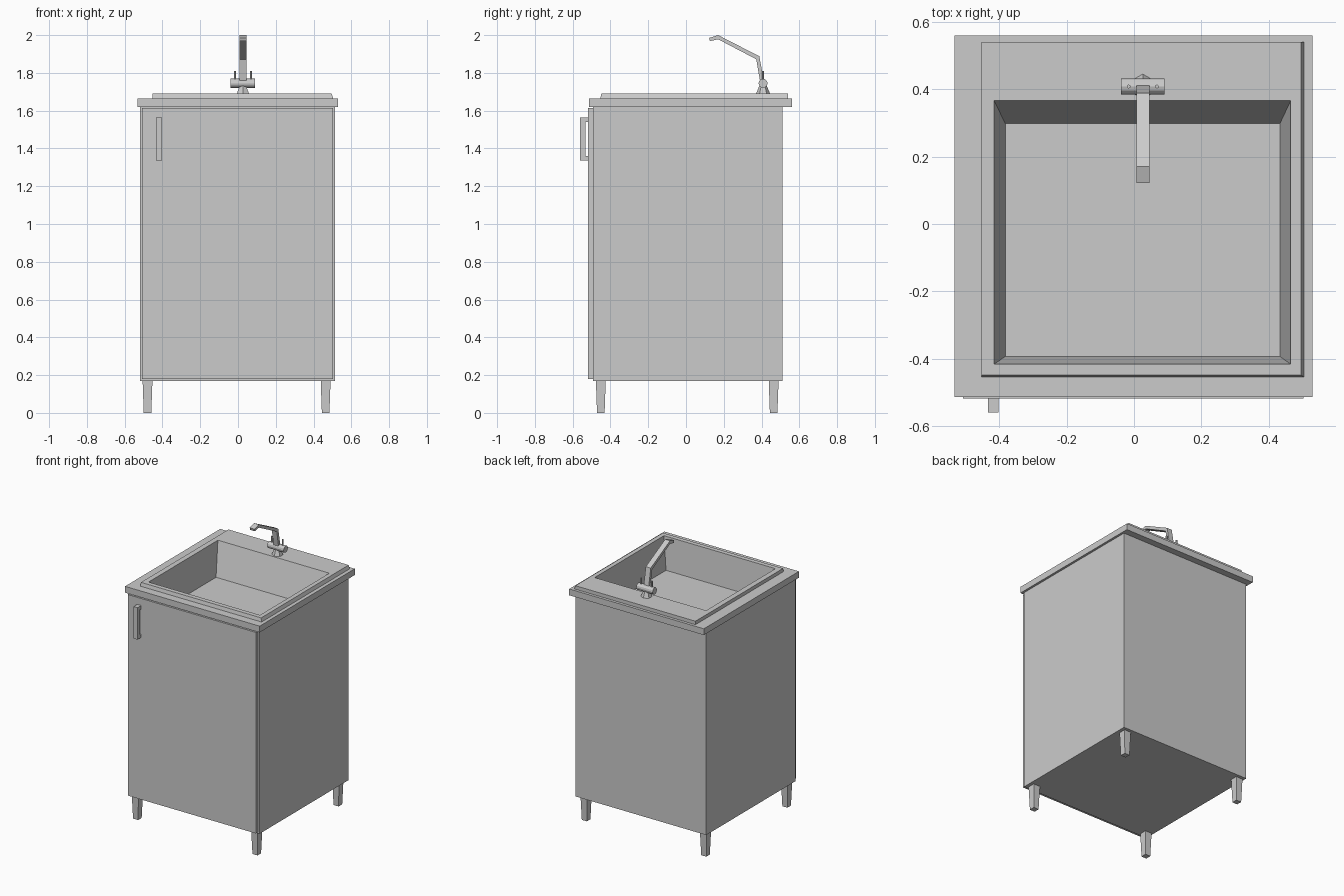
import bpy, bmesh, math
from mathutils import Matrix

if "Cube" in bpy.data.objects:
    bpy.data.objects.remove(bpy.data.objects["Cube"])


def finish(name, bm):
    me = bpy.data.meshes.new(name)
    bm.to_mesh(me)
    bm.free()
    ob = bpy.data.objects.new(name, me)
    bpy.context.collection.objects.link(ob)
    return ob


def loft(name, rects, start=True, end=True, loop=False):
    """Skin a stack of rectangles (x0, x1, y0, y1, z), counter-clockwise from above."""
    bm = bmesh.new()
    rings = [[bm.verts.new((x, y, z)) for x, y in ((x0, y0), (x1, y0), (x1, y1), (x0, y1))]
             for x0, x1, y0, y1, z in rects]
    pairs = list(zip(rings, rings[1:]))
    if loop:
        pairs.append((rings[-1], rings[0]))
    for a, b in pairs:
        for i in range(4):
            j = (i + 1) % 4
            bm.faces.new((a[i], a[j], b[j], b[i]))
    if start and not loop:
        bm.faces.new(rings[0][::-1])
    if end and not loop:
        bm.faces.new(rings[-1])
    return finish(name, bm)


def extrude_x(name, pts, x0, x1):
    """Extrude a (y, z) profile from x0 to x1."""
    bm = bmesh.new()
    f = bm.faces.new([bm.verts.new((x0, y, z)) for y, z in pts])
    new = bmesh.ops.extrude_face_region(bm, geom=[f])["geom"]
    for v in new:
        if isinstance(v, bmesh.types.BMVert):
            v.co.x = x1
    bmesh.ops.recalc_face_normals(bm, faces=bm.faces)
    return finish(name, bm)


def cone(name, loc, r1, r2, h, n, rot=Matrix()):
    bm = bmesh.new()
    bmesh.ops.create_cone(bm, cap_ends=True, segments=n, radius1=r1, radius2=r2,
                          depth=h, matrix=Matrix.Translation(loc) @ rot)
    return finish(name, bm)


# Cabinet, left open on top so the basin can hang inside
loft("cabinet_body", [(-0.518, 0.514, -0.493, 0.512, 0.17),
                      (-0.518, 0.514, -0.493, 0.512, 1.62)], end=False)
door = (-0.508, 0.503, -0.518, -0.493)
loft("door", [door + (0.18,), door + (1.615,)])

# Door handle
extrude_x("door_handle", [(-0.516, 1.337), (-0.56, 1.337), (-0.56, 1.565), (-0.516, 1.565),
                          (-0.516, 1.54), (-0.533, 1.54), (-0.533, 1.36), (-0.516, 1.36)],
          -0.433, -0.402)

# Tapered legs
for side, cx in (("left", -0.479), ("right", 0.464)):
    for end, cy in (("front", -0.451), ("back", 0.464)):
        loft(f"{end}_{side}_leg", [(cx - r, cx + r, cy - r, cy + r, z)
                                   for r, z in ((0.020, 0), (0.026, 0.171))])

# Worktop frame
hole, outer = (-0.43, 0.48, -0.43, 0.38), (-0.533, 0.53, -0.513, 0.56)
loft("worktop", [hole + (1.62,), outer + (1.62,), outer + (1.665,), hole + (1.665,)], loop=True)

# Sink rim and basin
loft("sink", [(-0.453, 0.504, -0.454, 0.54, 1.665),
              (-0.453, 0.496, -0.448, 0.54, 1.69),
              (-0.415, 0.465, -0.416, 0.366, 1.69),
              (-0.382, 0.433, -0.393, 0.298, 1.46)], start=False)

# Tap: hexagonal base, cross body, levers and bent flat spout
fx, fy = 0.026, 0.408
cone("tap_base", (fx, fy, 1.713), 0.037, 0.018, 0.046, 6)
cone("tap_body", (fx, fy, 1.745), 0.024, 0.024, 0.13, 12, Matrix.Rotation(math.pi / 2, 4, 'Y'))
for side, s in (("left", -1), ("right", 1)):
    cone(f"tap_{side}_lever", (fx + s * 0.042, fy, 1.785), 0.006, 0.006, 0.05, 6)
extrude_x("tap_spout", [(0.122, 1.985), (0.17, 2.0), (0.388, 1.888), (0.413, 1.755),
                        (0.392, 1.755), (0.372, 1.872), (0.17, 1.978), (0.127, 1.968)],
          0.007, 0.046)
